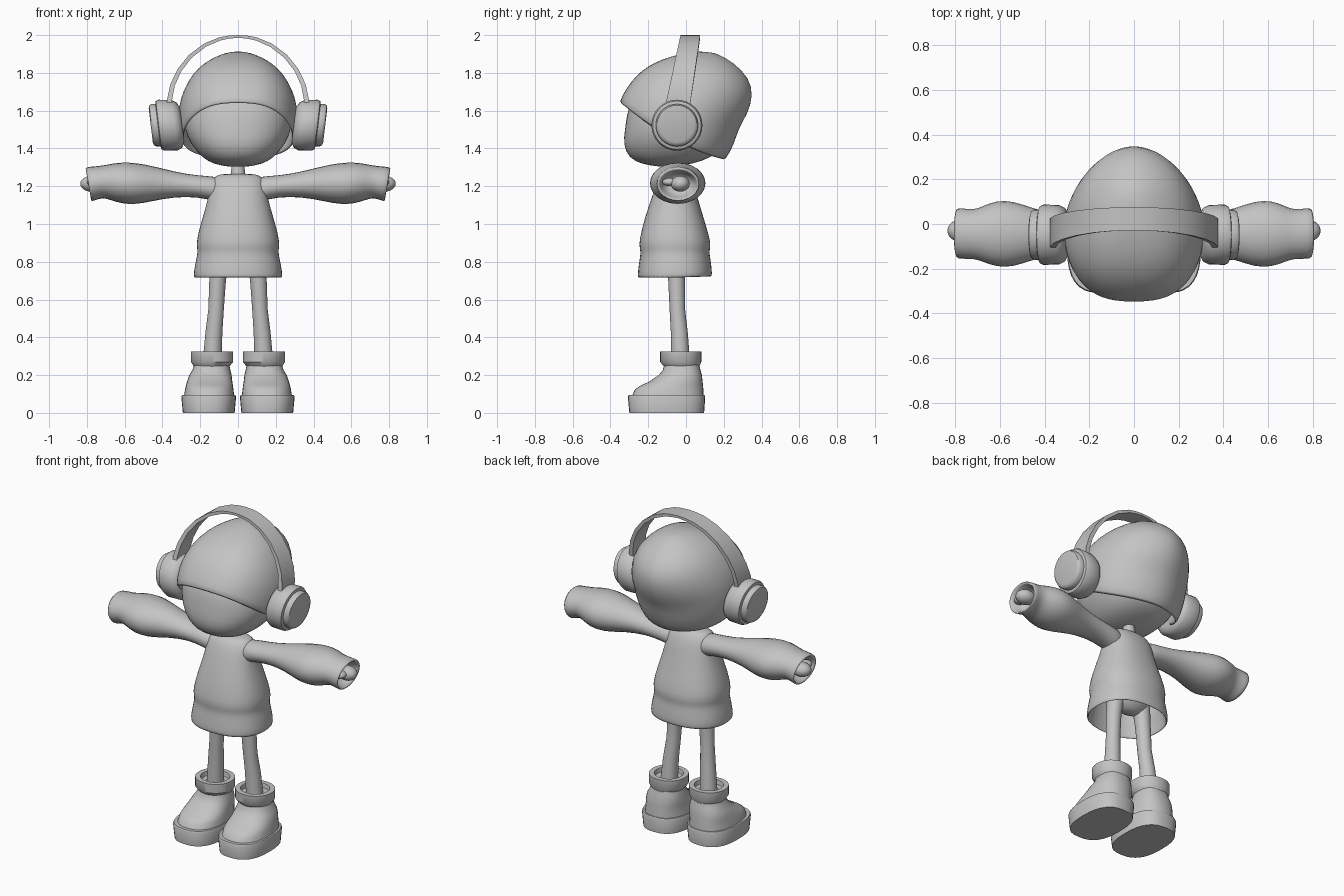
import bpy, bmesh, math
from mathutils import Vector

if "Cube" in bpy.data.objects:
    bpy.data.objects.remove(bpy.data.objects["Cube"])

grey = bpy.data.materials.new("plain grey")
grey.diffuse_color = (0.55, 0.55, 0.55, 1)
grey.use_nodes = True
grey.node_tree.nodes["Principled BSDF"].inputs["Base Color"].default_value = grey.diffuse_color


def spow(v, e):
    return math.copysign(abs(v) ** e, v)


def ring(axis, pos, a0, a1, b0, b1, e=1.0, n=24):
    """Superellipse in the plane across an axis, given by its two extents."""
    pts = []
    for i in range(n):
        t = 2 * math.pi * i / n
        a = (a0 + a1) / 2 + (a1 - a0) / 2 * spow(math.cos(t), e)
        b = (b0 + b1) / 2 + (b1 - b0) / 2 * spow(math.sin(t), e)
        pts.append(Vector((a, b, pos)) if axis == 'z' else Vector((pos, a, b)))
    return pts


def loft(name, rings, start=True, end=True, mirror=False, solid=0, sub=0, angle=40):
    """Skin a row of rings, then add mirror, thickness and smoothing."""
    bm = bmesh.new()
    rows = [[bm.verts.new(p) for p in r] for r in rings]
    n = len(rows[0])
    for r, q in zip(rows, rows[1:]):
        for i in range(n):
            j = (i + 1) % n
            bm.faces.new((r[i], r[j], q[j], q[i]))
    for use, row in ((start, rows[0]), (end, rows[-1])):
        if use:
            f = bm.faces.new(row)
            bmesh.ops.poke(bm, faces=[f])
    bmesh.ops.recalc_face_normals(bm, faces=bm.faces)
    for f in bm.faces:
        f.smooth = True
    me = bpy.data.meshes.new(name)
    bm.to_mesh(me)
    bm.free()
    me.set_sharp_from_angle(angle=math.radians(angle))
    me.materials.append(grey)
    ob = bpy.data.objects.new(name, me)
    bpy.context.collection.objects.link(ob)
    if mirror:
        m = ob.modifiers.new("mirror", 'MIRROR')
        m.merge_threshold = 0.0005
    if solid:
        m = ob.modifiers.new("thickness", 'SOLIDIFY')
        m.thickness, m.offset = solid, -1
    if sub:
        m = ob.modifiers.new("smooth", 'SUBSURF')
        m.levels = m.render_levels = sub
    return ob


def blob(name, c, r, mirror=False):
    rows = []
    for i in range(1, 12):
        t = math.pi * i / 12
        s, z = math.sin(t), c[2] - r[2] * math.cos(t)
        rows.append(ring('z', z, c[0] - r[0] * s, c[0] + r[0] * s,
                         c[1] - r[1] * s, c[1] + r[1] * s))
    return loft(name, rows, mirror=mirror, angle=80)


# hair cap: tilted rings from the slanted rim to the crown
cap = [(-.357, 1.645, .21, 1.333, .305, .045), (-.328, 1.70, .26, 1.43, .318, .03),
       (-.292, 1.755, .28, 1.51, .315, .02), (-.24, 1.81, .328, 1.58, .295, .01),
       (-.17, 1.855, .357, 1.68, .25, 0), (-.09, 1.885, .338, 1.77, .195, 0),
       (0, 1.907, .255, 1.855, .115, 0), (.07, 1.914, .16, 1.905, .04, 0)]
rows = []
for yf, zf, yb, zb, w, sag in cap:
    row = []
    for i in range(32):
        a = 2 * math.pi * i / 32
        s = (1 - math.cos(a)) / 2
        x = w * spow(math.sin(a), .75 if s < .5 else 1.1)
        row.append(Vector((x, yf + (yb - yf) * s,
                           zf + (zb - zf) * s - sag * math.sin(a) ** 2)))
    rows.append(row)
loft("hair_cap", rows, start=False, solid=.022, sub=1, angle=180)

# face and inner head
face = [(1.304, -.15, -.05, .06), (1.318, -.24, .03, .13), (1.35, -.303, .14, .19),
        (1.42, -.335, .205, .25), (1.50, -.324, .215, .285), (1.58, -.315, .22, .285),
        (1.66, -.29, .22, .265), (1.75, -.2, .2, .2)]
loft("face", [ring('z', z, -w, w, f, b, .88, 32) for z, f, b, w in face], sub=1, angle=180)

# headphone band
arc = [(0, 2.0), (.05, 1.997), (.10, 1.988), (.18, 1.955), (.26, 1.895), (.32, 1.82),
       (.358, 1.74), (.375, 1.66), (.372, 1.55)]
rows = []
for i, (x, z) in enumerate(arc):
    p, q = arc[max(i - 1, 0)], arc[min(i + 1, len(arc) - 1)]
    d = Vector((q[0] - p[0], q[1] - p[1])).normalized() if i else Vector((1, 0))
    th = .014 + .014 * i / 8
    y, h = .023 - (2 - z) * .18, .052 + .035 * (2 - z)
    ix, iz = x + d.y * th, z - d.x * th
    rows.append([Vector((x, y - h, z)), Vector((x, y + h, z)),
                 Vector((ix, y + h, iz)), Vector((ix, y - h, iz))])
loft("headphone_band", rows, start=False, mirror=True, angle=35)

# ear cups: turned profile, leaning outwards at the top
cup = [(.295, .09), (.31, .12), (.335, .133), (.405, .135), (.42, .128), (.424, .112),
       (.446, .112), (.458, .105), (.462, .09)]
rows = [ring('x', x, -.048 - r, -.048 + r, 1.523 - r, 1.523 + r, 1, 32) for x, r in cup]
for row in rows:
    for p in row:
        p.x += (p.z - 1.523) * .12
loft("ear_cup", rows, mirror=True, angle=45)

# neck
loft("neck", [ring('z', z, -r, r, -.045 - r, -.045 + r)
              for z, r in ((1.2, .055), (1.27, .038), (1.34, .03))])

# tunic body, open at the hem
body = [(.715, .236, -.258, .138), (.75, .236, -.256, .14), (.82, .222, -.246, .13),
        (.855, .214, -.241, .124), (.89, .223, -.252, .134), (.95, .213, -.24, .12),
        (1.03, .19, -.22, .095), (1.13, .16, -.187, .065), (1.2, .153, -.16, .045),
        (1.245, .135, -.135, .02), (1.265, .10, -.105, 0)]
rows = [ring('z', z, -w, w, f, b, .86) for z, w, f, b in body]
for p in rows[0]:
    p.z += .03 * max(0, p.y + .06)
loft("tunic", rows, start=False, solid=.012, sub=1, angle=180)

# sleeves with hollow cuffs
arm = [(.08, -.13, .02, 1.10, 1.25), (.16, -.13, .03, 1.132, 1.256), (.28, -.125, .035, 1.145, 1.266),
       (.41, -.15, .06, 1.128, 1.30), (.50, -.185, .095, 1.105, 1.322),
       (.58, -.204, .116, 1.098, 1.332), (.65, -.187, .10, 1.112, 1.328),
       (.70, -.163, .072, 1.134, 1.316), (.74, -.16, .07, 1.13, 1.31),
       (.795, -.162, .08, 1.112, 1.306), (.795, -.145, .063, 1.13, 1.288),
       (.71, -.12, .04, 1.15, 1.27)]
rows = [ring('x', *a, 1, 12) for a in arm]
for row in rows[-3:-1]:
    for p in row:
        p.x += (p.z - 1.21) * .18
loft("sleeve", rows, mirror=True, sub=1, angle=180)

# hands
blob("hand", (.775, -.03, 1.213), (.06, .05, .042), True)
blob("thumb", (.765, -.085, 1.222), (.035, .04, .022), True)
loft("wrist", [ring('x', x, -.06, 0, 1.183, 1.243) for x in (.69, .78)], mirror=True)

# hips and legs
blob("hips", (0, -.05, .87), (.15, .085, .12))
leg = [(.90, .085, -.05, .055), (.70, .108, -.05, .044), (.55, .116, -.046, .041),
       (.42, .128, -.035, .045), (.30, .135, -.03, .049)]
loft("leg", [ring('z', z, x - r, x + r, y - r, y + r) for z, x, y, r in leg], mirror=True)

# boots: thick sole, upper and ankle cuff
sole = [(0, .018, .292, -.30, .096), (.085, .01, .30, -.308, .102), (.095, .014, .296, -.303, .098)]
loft("boot_sole", [ring('z', *s, .78, 32) for s in sole], mirror=True)
upper = [(.09, .02, .286, -.285, .094), (.125, .024, .28, -.27, .092), (.145, .027, .275, -.24, .09),
         (.165, .03, .27, -.195, .088), (.20, .034, .258, -.145, .084),
         (.225, .04, .242, -.124, .077), (.255, .046, .232, -.115, .07)]
loft("boot_upper", [ring('z', *u, .85, 32) for u in upper], mirror=True, angle=60)
cuff = [(.245, .046, .232, -.116, .07), (.27, .026, .25, -.137, .081), (.325, .026, .25, -.137, .081),
        (.325, .055, .22, -.108, .052), (.30, .06, .215, -.103, .047)]
loft("boot_cuff", [ring('z', *c, .95, 32) for c in cuff], mirror=True)
